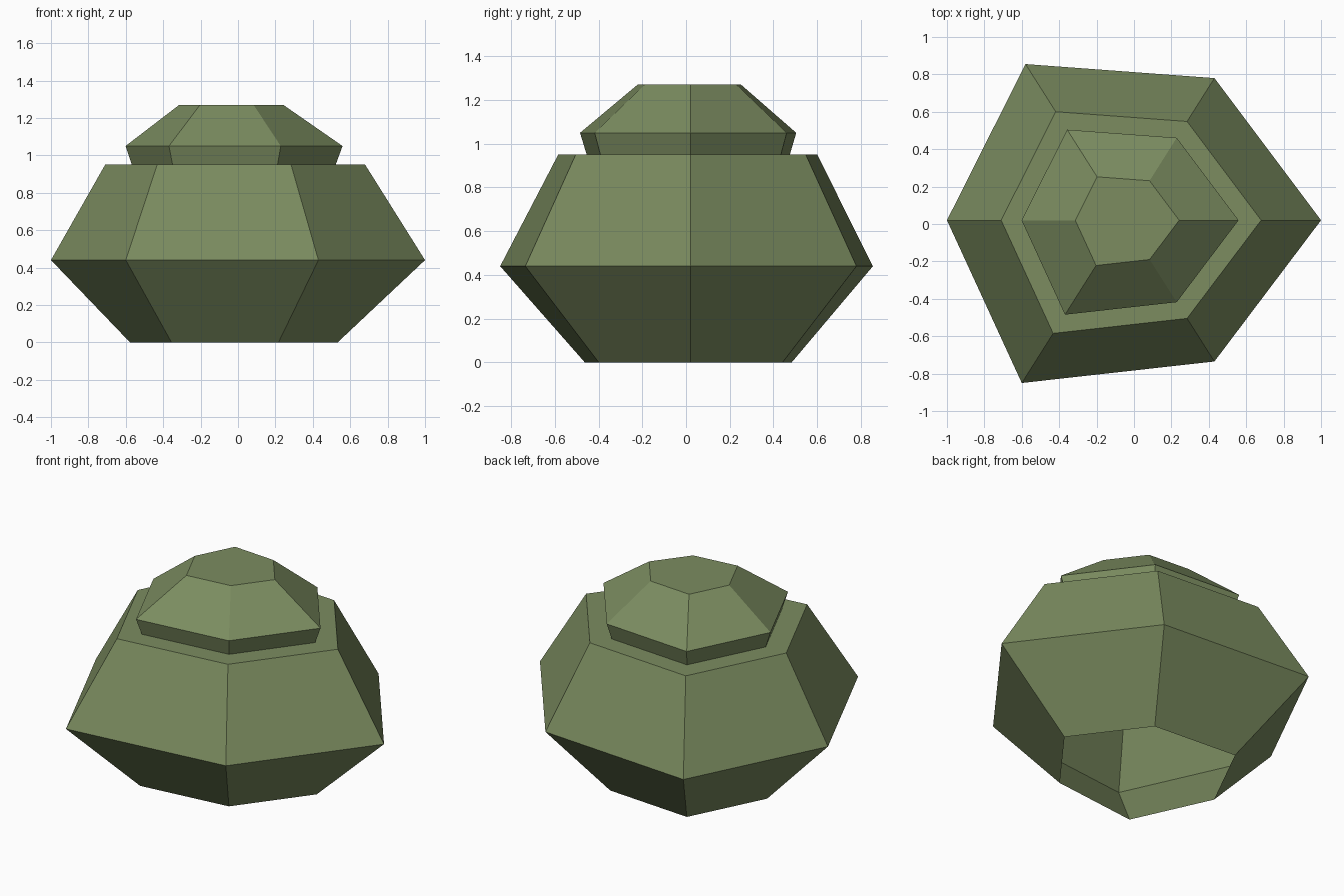
import bpy
import bmesh

default = bpy.data.objects.get("Cube")
if default:
    bpy.data.objects.remove(default, do_unlink=True)

# Single moss green colour
green = bpy.data.materials.new("moss_green")
green.use_nodes = True
colour = (0.2, 0.265, 0.118, 1.0)
green.diffuse_color = colour
green.node_tree.nodes["Principled BSDF"].inputs["Base Color"].default_value = colour

# Uneven six-sided outline, scaled about one axis for every ring
CENTRE = (-0.05, 0.02)
OUTLINE = [(1.05, 0), (0.48, 0.76), (-0.53, 0.835),
           (-0.95, 0), (-0.55, -0.87), (0.48, -0.755)]


def loft(name, profile, cap_top=False):
    """Skin scaled copies of the outline; profile holds (scale, height)."""
    bm = bmesh.new()
    rings = [[bm.verts.new((CENTRE[0] + x * s, CENTRE[1] + y * s, z))
              for x, y in OUTLINE] for s, z in profile]
    n = len(OUTLINE)
    for low, high in zip(rings, rings[1:]):
        for i in range(n):
            j = (i + 1) % n
            bm.faces.new((low[i], low[j], high[j], high[i]))
    if cap_top:
        bm.faces.new(rings[-1])
    mesh = bpy.data.meshes.new(name)
    bm.to_mesh(mesh)
    bm.free()
    mesh.materials.append(green)
    obj = bpy.data.objects.new(name, mesh)
    bpy.context.collection.objects.link(obj)
    return obj


# Hollow body, open underneath, with a flat shoulder
loft("body", [(0.555, 0), (1, 0.44), (0.695, 0.95), (0.545, 0.95)])

# Flared neck and sloping lid with a flat top
loft("lid", [(0.545, 0.95), (0.58, 1.05), (0.278, 1.27)], cap_top=True)
